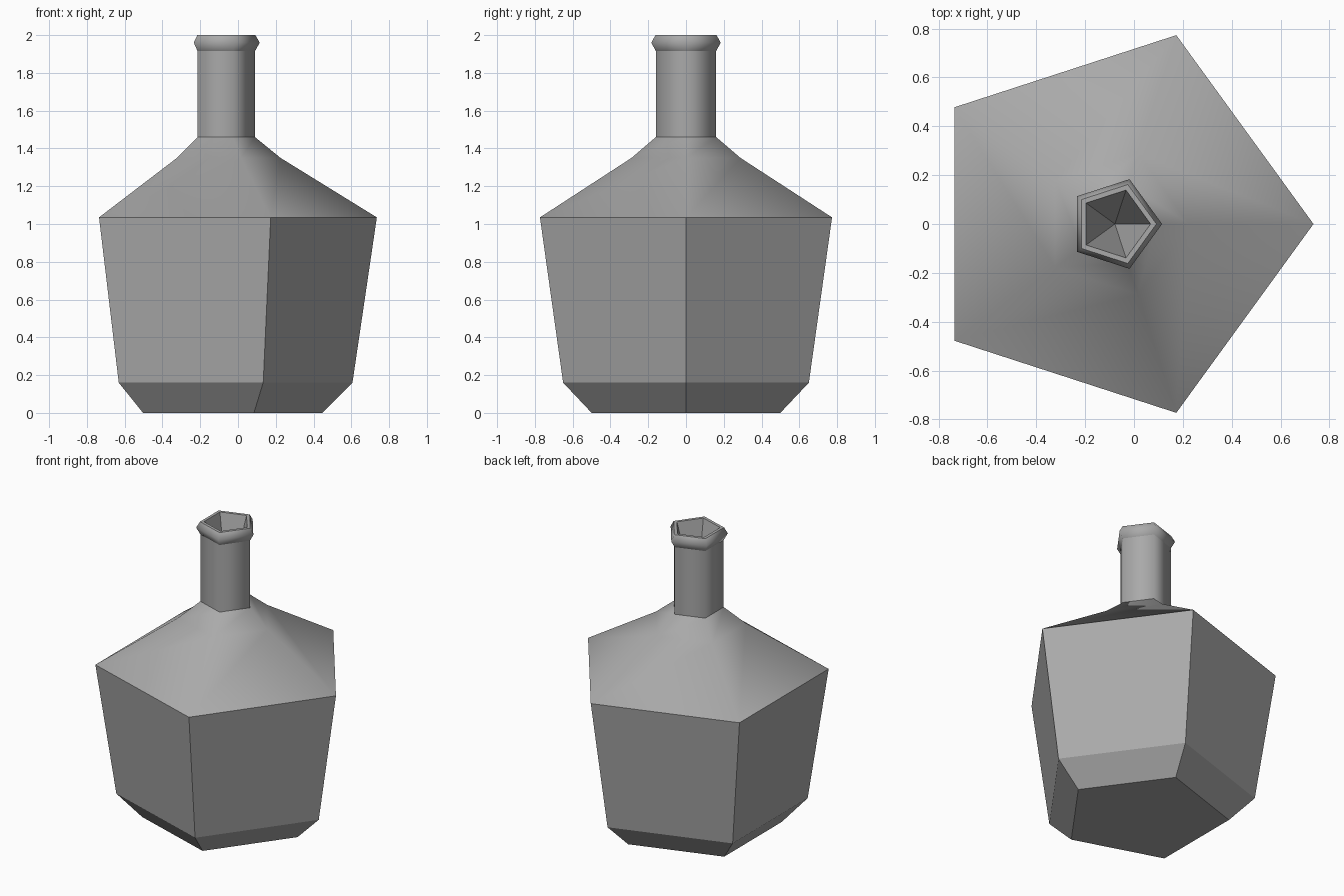
import bpy
import bmesh
import math

if "Cube" in bpy.data.objects:
    bpy.data.objects.remove(bpy.data.objects["Cube"], do_unlink=True)

SIDES = 5
CENTRE_X = -0.078

# Single flat colour
grey = bpy.data.materials.new("plain grey")
grey.use_nodes = True
colour = (0.4, 0.4, 0.4, 1)
grey.diffuse_color = colour
grey.node_tree.nodes["Principled BSDF"].inputs["Base Color"].default_value = colour

# Profile rings: radius, height, smooth band above, sharp ring edge
PROFILE = [
    (0.525, 0.00, False, True),    # base
    (0.684, 0.16, False, True),    # chamfer top
    (0.813, 1.035, True, True),    # shoulder start
    (0.303, 1.35, True, False),    # shoulder bend
    (0.168, 1.46, True, True),     # neck start
    (0.168, 1.915, True, True),    # lip start
    (0.193, 1.96, True, False),    # lip bulge
    (0.170, 2.00, False, True),    # lip top, outer
    (0.146, 2.00, False, True),    # lip top, inner
]
INNER_DEPTH = 1.5


def make_ring(bm, radius, height):
    step = math.tau / SIDES
    return [bm.verts.new((CENTRE_X + radius * math.cos(i * step),
                          radius * math.sin(i * step), height))
            for i in range(SIDES)]


bm = bmesh.new()
rings = [make_ring(bm, r, z) for r, z, _, _ in PROFILE]

# Base cap
bm.faces.new(list(reversed(rings[0])))

# Body, shoulder, neck and lip bands
for lower, upper, spec in zip(rings, rings[1:], PROFILE):
    for i in range(SIDES):
        j = (i + 1) % SIDES
        face = bm.faces.new((lower[i], lower[j], upper[j], upper[i]))
        face.smooth = spec[2]

# Tapered hollow inside the neck
tip = bm.verts.new((CENTRE_X, 0, INNER_DEPTH))
for i in range(SIDES):
    bm.faces.new((rings[-1][i], rings[-1][(i + 1) % SIDES], tip))

# Crisp horizontal edges
for ring, spec in zip(rings, PROFILE):
    if spec[3]:
        for i in range(SIDES):
            bm.edges.get((ring[i], ring[(i + 1) % SIDES])).smooth = False

mesh = bpy.data.meshes.new("bottle")
bm.to_mesh(mesh)
bm.free()
mesh.materials.append(grey)
bottle = bpy.data.objects.new("bottle", mesh)
bpy.context.collection.objects.link(bottle)
